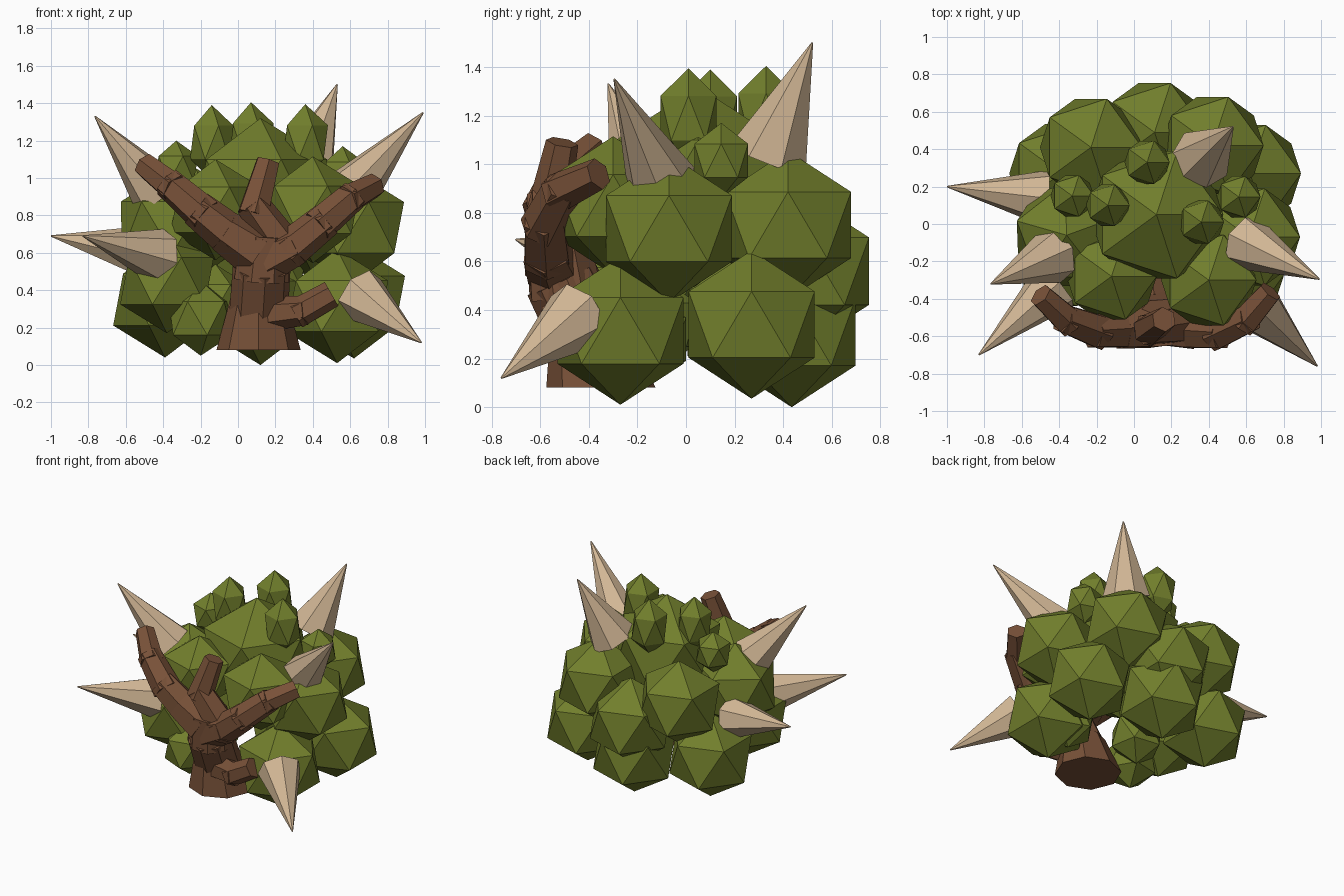
import bpy, bmesh, math
from mathutils import Vector, Matrix


def material(name, rgb):
    m = bpy.data.materials.new(name)
    m.diffuse_color = (*rgb, 1)
    return m


LEAF = material("leaf_green", (0.165, 0.21, 0.025))
BARK = material("bark_brown", (0.19, 0.083, 0.04))
THORN = material("thorn_tan", (0.64, 0.47, 0.30))


def finish(name, bm, mat):
    mesh = bpy.data.meshes.new(name)
    bm.to_mesh(mesh)
    bm.free()
    mesh.materials.append(mat)
    obj = bpy.data.objects.new(name, mesh)
    bpy.context.collection.objects.link(obj)
    return obj


def clump(name, x, y, z, r, rz=None, turn=0):
    """Faceted ball of leaves."""
    bm = bmesh.new()
    bmesh.ops.create_icosphere(
        bm, subdivisions=1, radius=1,
        matrix=Matrix.Translation((x, y, z)) @ Matrix.Rotation(math.radians(turn), 4, 'Z')
        @ Matrix.Diagonal((r, r, rz or r, 1)))
    finish(name, bm, LEAF)


def frustum(bm, a, b, ra, rb, sides):
    """Tapered prism from point a to point b."""
    a, b = Vector(a), Vector(b)
    d = b - a
    turn = d.to_track_quat('Z', 'Y').to_matrix().to_4x4()
    bmesh.ops.create_cone(
        bm, cap_ends=True, segments=sides, radius1=ra, radius2=rb,
        depth=d.length, matrix=Matrix.Translation((a + b) / 2) @ turn)


def limb(name, points, sides=6):
    """Knotted limb: overlapping tapered segments through (x, y, z, radius)."""
    bm = bmesh.new()
    last = len(points) - 2
    for i, (p, q) in enumerate(zip(points, points[1:])):
        a, b = Vector(p[:3]), Vector(q[:3])
        d = (b - a).normalized()
        lead = 0 if i == 0 else 0.04
        tail = 0 if i == last else 0.03
        frustum(bm, a - d * lead, b + d * tail, p[3] * 1.06, q[3] * 1.04, sides)
    finish(name, bm, BARK)


# Leaf clumps of the crown
large = [
    (0.12, 0.05, 0.92, 0.40),
    (0.53, -0.27, 0.315, 0.305), (0.62, 0.27, 0.34, 0.305),
    (0.615, -0.07, 0.735, 0.305), (0.42, 0.42, 0.75, 0.305),
    (0.12, 0.435, 0.31, 0.31), (0.11, 0.49, 0.56, 0.31),
    (-0.23, 0.41, 0.75, 0.305), (-0.39, 0.27, 0.35, 0.31),
    (-0.36, -0.06, 0.735, 0.31, 0.31, 20), (-0.38, -0.20, 0.45, 0.28),
    (-0.12, -0.28, 0.83, 0.27), (0.40, -0.30, 0.83, 0.285),
]
for i, c in enumerate(large):
    clump(f"leaf_clump_{i + 1}", *c)

# Small low clumps beside the trunk
clump("low_clump_left", -0.20, -0.28, 0.25, 0.19, 0.20, 30)
clump("low_clump_left_inner", -0.12, -0.12, 0.34, 0.19, 0.20, 10)
clump("low_clump_right", 0.44, -0.17, 0.28, 0.20)

# Buds on top of the crown
buds = [
    (0.07, 0.33, 1.20, 0.135, 0.205), (-0.14, 0.10, 1.19, 0.13, 0.20),
    (0.36, 0.01, 1.19, 0.135, 0.205), (-0.33, 0.15, 1.05, 0.13, 0.15),
    (0.56, 0.145, 1.015, 0.13, 0.155),
]
for i, c in enumerate(buds):
    clump(f"crown_bud_{i + 1}", *c)

# Thorns: base centre, tip, base radius
thorns = [
    ((-0.42, -0.33, 0.58), (-0.83, -0.70, 0.69), 0.15),
    ((-0.48, 0.14, 0.60), (-1.00, 0.20, 0.69), 0.15),
    ((-0.43, -0.17, 0.92), (-0.765, -0.32, 1.33), 0.15),
    ((0.60, -0.10, 0.92), (0.99, -0.295, 1.35), 0.15),
    ((0.36, 0.35, 1.05), (0.53, 0.52, 1.50), 0.165),
    ((0.65, -0.44, 0.375), (0.98, -0.76, 0.12), 0.15),
]
for i, (base, tip, radius) in enumerate(thorns):
    bm = bmesh.new()
    frustum(bm, base, tip, radius, 0.004, 7)
    finish(f"thorn_{i + 1}", bm, THORN)

# Flared foot of the trunk with a level base, leaning forward
bm = bmesh.new()
bmesh.ops.create_cone(bm, cap_ends=True, segments=8, radius1=0.225, radius2=0.15,
                      depth=0.28, matrix=Matrix.Translation((0.11, -0.35, 0.22)))
for v in bm.verts:
    v.co.y -= 0.2 * (v.co.z - 0.08)
finish("trunk_foot", bm, BARK)

# Trunk and branches
limb("trunk", [(0.11, -0.39, 0.27, 0.15), (0.125, -0.50, 0.50, 0.15),
               (0.14, -0.53, 0.70, 0.13)], 8)
limb("left_branch", [(0.10, -0.54, 0.60, 0.13), (-0.05, -0.56, 0.70, 0.11),
                     (-0.20, -0.57, 0.82, 0.095), (-0.36, -0.51, 0.96, 0.08),
                     (-0.50, -0.38, 1.07, 0.065)])
limb("right_branch", [(0.15, -0.54, 0.56, 0.115), (0.29, -0.57, 0.63, 0.10),
                      (0.45, -0.58, 0.76, 0.09), (0.60, -0.51, 0.89, 0.08),
                      (0.73, -0.36, 0.96, 0.065)])
limb("middle_branch", [(0.22, -0.54, 0.66, 0.10), (0.09, -0.56, 0.84, 0.085),
                       (0.16, -0.51, 1.09, 0.065)])
limb("low_branch", [(0.14, -0.45, 0.27, 0.09), (0.34, -0.53, 0.29, 0.075),
                    (0.50, -0.53, 0.38, 0.07)])
